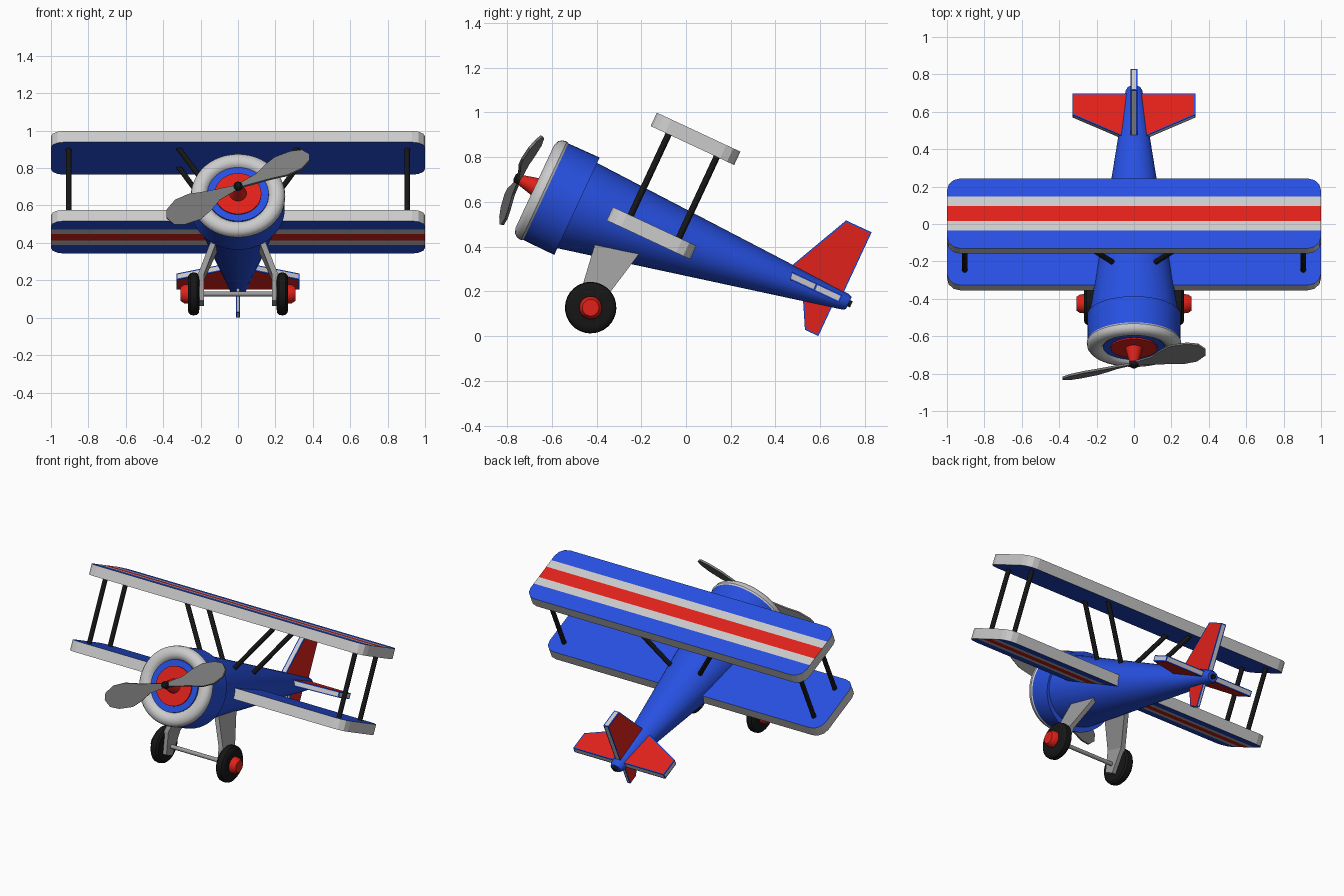
import bpy, bmesh, math
from mathutils import Matrix, Vector

if "Cube" in bpy.data.objects:
    bpy.data.objects.remove(bpy.data.objects["Cube"])

# Everything is built level (nose -y), then pitched nose-up to sit on wheels and tail fin
TILT = Matrix.Rotation(math.radians(-25), 4, 'X')
AXIS = 0.32  # height of the engine axis


def mat(name, r, g, b):
    m = bpy.data.materials.new(name)
    m.diffuse_color = (r, g, b, 1)
    m.use_nodes = True
    m.node_tree.nodes["Principled BSDF"].inputs["Base Color"].default_value = m.diffuse_color
    return m


BLUE = mat("blue", 0.02, 0.08, 0.75)
RED = mat("red", 0.75, 0.015, 0.01)
BLACK = mat("black", 0.008, 0.008, 0.008)
LIGHT = mat("light_grey", 0.6, 0.6, 0.6)
GREY = mat("mid_grey", 0.33, 0.33, 0.33)
DARK = mat("dark_grey", 0.2, 0.2, 0.2)


def finish(name, bm, mats, smooth=None):
    bmesh.ops.recalc_face_normals(bm, faces=bm.faces)
    bm.transform(TILT)
    me = bpy.data.meshes.new(name)
    bm.to_mesh(me)
    bm.free()
    for m in mats:
        me.materials.append(m)
    ob = bpy.data.objects.new(name, me)
    bpy.context.collection.objects.link(ob)
    if smooth:
        bpy.ops.object.select_all(action='DESELECT')
        ob.select_set(True)
        bpy.context.view_layer.objects.active = ob
        bpy.ops.object.shade_smooth_by_angle(angle=math.radians(smooth))
    return ob


def loft(name, rings, m, smooth=None):
    """Skin a list of closed rings and cap both ends."""
    bm = bmesh.new()
    vs = [[bm.verts.new(p) for p in r] for r in rings]
    n = len(vs[0])
    for a, b in zip(vs, vs[1:]):
        for i in range(n):
            j = (i + 1) % n
            bm.faces.new((a[i], a[j], b[j], b[i]))
    bm.faces.new(vs[0])
    bm.faces.new(vs[-1])
    return finish(name, bm, [m], smooth)


def along_y(name, profile, m, n=48):
    """Round body along y; profile = (y, half width, half height, centre z)."""
    ang = [2 * math.pi * i / n for i in range(n)]
    return loft(name, [[(rx * math.cos(a), y, z + rz * math.sin(a)) for a in ang]
                       for y, rx, rz, z in profile], m, 35)


def along_x(name, profile, y, z, m, n=32):
    """Round body along x; profile = (x, radius)."""
    ang = [2 * math.pi * i / n for i in range(n)]
    return loft(name, [[(x, y + r * math.cos(a), z + r * math.sin(a)) for a in ang]
                       for x, r in profile], m, 35)


def rod(name, p, q, r, m):
    p, q = Vector(p), Vector(q)
    d = q - p
    bm = bmesh.new()
    bmesh.ops.create_cone(bm, cap_ends=True, segments=12, radius1=r, radius2=r, depth=d.length,
                          matrix=Matrix.Translation((p + q) / 2) @ d.to_track_quat('Z', 'Y').to_matrix().to_4x4())
    return finish(name, bm, [m], 35)


def engine(profile):
    return [(y, r * 1.04, r, AXIS) for y, r in profile]


# Fuselage, cowl and nose
along_y("fuselage", [(-0.70, 0.24, 0.212, 0.322), (0.58, 0.045, 0.038, 0.44),
                     (0.597, 0.035, 0.03, 0.441)], BLUE)
along_y("tail_light", [(0.59, 0.015, 0.015, 0.441), (0.61, 0.015, 0.015, 0.441)], BLACK, 16)
along_y("cowl", engine([(-0.85, 0.238), (-0.687, 0.24)]), BLUE)
along_y("cowl_ring", engine([(-0.868, 0.158), (-0.884, 0.167), (-0.893, 0.185), (-0.895, 0.205),
                             (-0.886, 0.228), (-0.87, 0.24), (-0.85, 0.243), (-0.838, 0.237)]), LIGHT)
along_y("nose_plate", engine([(-0.876, 0.158), (-0.85, 0.16)]), BLUE)
along_y("nose_disc", engine([(-0.884, 0.12), (-0.86, 0.12)]), RED)
along_y("spinner", engine([(-0.965, 0.024), (-0.88, 0.045)]), RED, 24)
along_y("propeller_hub", engine([(-0.995, 0.014), (-0.988, 0.022), (-0.96, 0.024)]), BLACK, 20)

# Propeller: one pitched blade outline, repeated at half a turn
BLADE = [(0.01, 0.013), (0.12, 0.022), (0.19, 0.052), (0.26, 0.071), (0.35, 0.06), (0.405, 0.034),
         (0.425, -0.015), (0.405, -0.055), (0.34, -0.083), (0.26, -0.08), (0.17, -0.052), (0.01, -0.013)]
for k, label in enumerate(("right", "left")):
    M = (Matrix.Translation((0, -0.972, AXIS)) @ Matrix.Rotation(math.radians(-28 + 180 * k), 4, 'Y')
         @ Matrix.Rotation(math.radians(-18), 4, 'X'))
    loft(label + "_propeller_blade", [[M @ Vector((t, d, c)) for t, c in BLADE]
                                      for d in (-0.006, 0.006)], DARK)


# Wings: rounded slab with light rim, blue faces and stripes on one face
def wing(name, zc, stripe_dir):
    yc = -0.334
    bm = bmesh.new()
    bmesh.ops.create_cube(bm, size=1, matrix=Matrix.Translation((0, yc, zc)) @ Matrix.Diagonal((2, 0.412, 0.066, 1)))
    corners = [e for e in bm.edges if abs(e.verts[0].co.z - e.verts[1].co.z) > 0.01]
    bmesh.ops.bevel(bm, geom=corners, offset=0.07, segments=3, profile=0.5, affect='EDGES')
    for off in (-0.1, -0.044, 0.044, 0.1):
        bmesh.ops.bisect_plane(bm, geom=bm.verts[:] + bm.edges[:] + bm.faces[:],
                               plane_co=(0, yc + off, 0), plane_no=(0, 1, 0))
    bm.normal_update()
    for f in bm.faces:
        if abs(f.normal.z) > 0.5:
            d = abs(f.calc_center_median().y - yc)
            striped = f.normal.z * stripe_dir > 0
            f.material_index = (2 if d < 0.044 else 0 if d < 0.1 else 1) if striped else 1
    finish(name, bm, [LIGHT, BLUE, RED])


wing("upper_wing", 0.817, 1)
wing("lower_wing", 0.352, -1)

for s, side in ((1, "right"), (-1, "left")):
    # Wing struts
    for y, pos in ((-0.452, "front"), (-0.214, "rear")):
        rod(f"{side}_{pos}_outer_strut", (s * 0.905, y, 0.37), (s * 0.905, y, 0.80), 0.0145, BLACK)
        rod(f"{side}_{pos}_inner_strut", (s * 0.07, y, 0.42), (s * 0.325, y, 0.80), 0.0145, BLACK)

    # Landing gear legs: splayed plate, then vertical down to the axle
    loft(side + "_gear_leg", [[(s * (x - 0.016), y0, z), (s * (x + 0.016), y0, z),
                               (s * (x + 0.016), y1, z + dz), (s * (x - 0.016), y1, z + dz)]
                              for x, y0, y1, z, dz in ((0.11, -0.55, -0.34, 0.25, 0.02),
                                                       (0.198, -0.516, -0.389, 0.017, 0.021),
                                                       (0.198, -0.475, -0.405, -0.12, 0))], GREY)
    # Wheels
    along_x(side + "_tire", [(s * x, r) for x, r in ((0.207, 0.085), (0.209, 0.1), (0.22, 0.112), (0.237, 0.115),
                                                    (0.254, 0.112), (0.265, 0.1), (0.268, 0.085))],
            -0.44, -0.065, BLACK)
    along_x(side + "_wheel_hub", [(s * 0.25, 0.052), (s * 0.288, 0.05), (s * 0.308, 0.037)], -0.44, -0.065, RED)
rod("axle", (-0.24, -0.44, -0.065), (0.24, -0.44, -0.065), 0.013, GREY)


# Tail surfaces: blue slab with inset red faces and light strips along the edges
def tail(name, pts, angle, thick):
    """pts = (y, distance from tail axis); angle 0 is up, 90 is right."""
    bm = bmesh.new()
    vs = [bm.verts.new((-thick / 2, y, h)) for y, h in pts]
    face = bm.faces.new(vs)
    ext = bmesh.ops.extrude_face_region(bm, geom=[face])
    bmesh.ops.translate(bm, vec=(thick, 0, 0), verts=[g for g in ext["geom"] if isinstance(g, bmesh.types.BMVert)])
    bmesh.ops.recalc_face_normals(bm, faces=bm.faces)
    panels = bm.faces[:]
    bmesh.ops.inset_individual(bm, faces=panels, thickness=0.009, depth=0)
    bm.normal_update()
    for f in panels:
        f.material_index = 1 if abs(f.normal.x) > 0.5 else 2
    bm.transform(Matrix.Translation((0, 0, 0.443)) @ Matrix.Rotation(math.radians(angle), 4, 'Y'))
    finish(name, bm, [BLUE, RED, LIGHT])


FIN = [(0.28, 0.01), (0.43, 0.328), (0.556, 0.328), (0.556, 0.01)]
tail("upper_fin", FIN, 0, 0.036)
tail("right_tailplane", FIN, 90, 0.036)
tail("left_tailplane", FIN, -90, 0.036)
tail("lower_fin", [(0.37, 0.01), (0.47, 0.193), (0.536, 0.193), (0.536, 0.01)], 180, 0.022)
